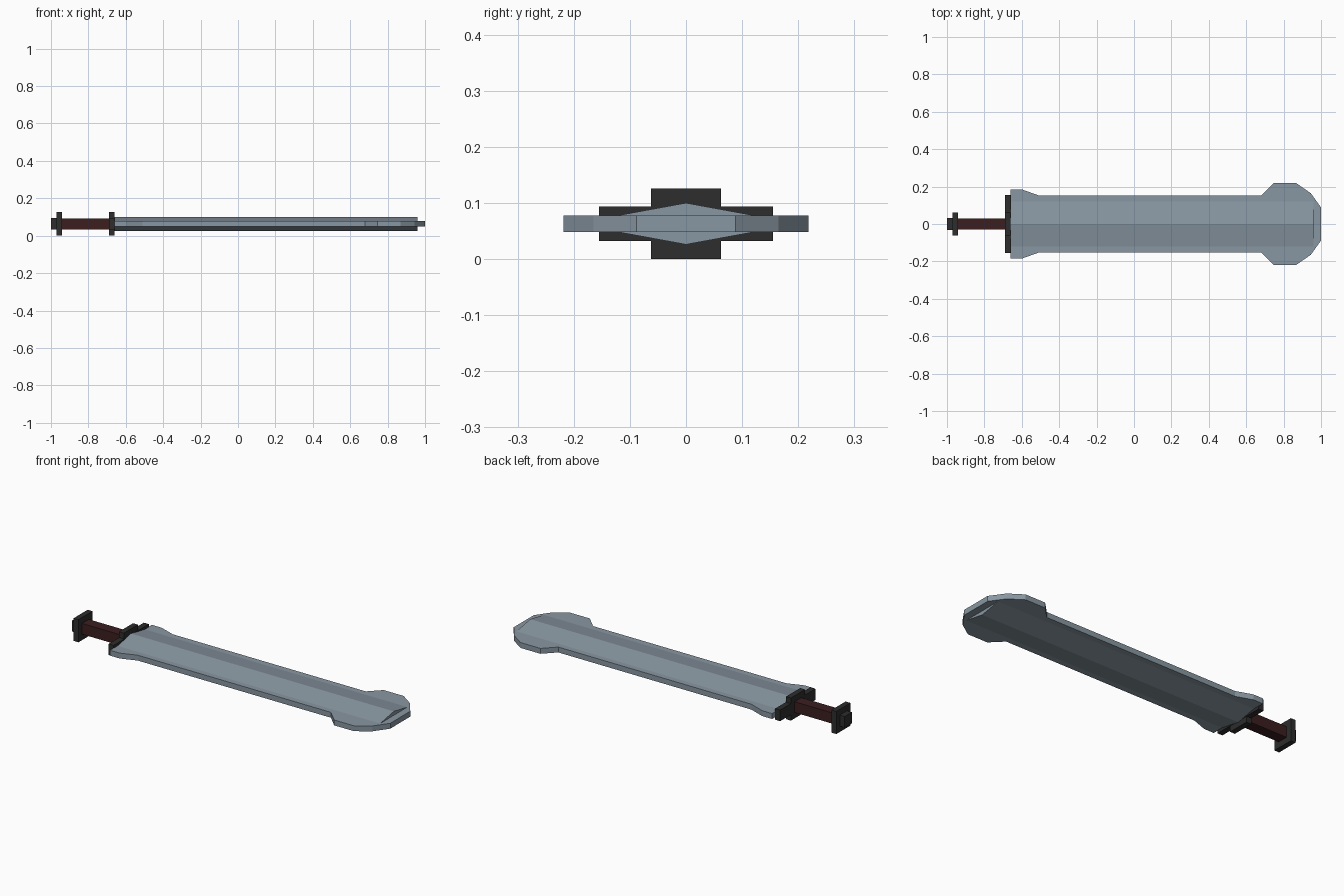
import bpy
import bmesh

cube = bpy.data.objects.get("Cube")
if cube:
    bpy.data.objects.remove(cube, do_unlink=True)

MID = 0.063  # height of the sword's centre plane


def material(name, rgb):
    mat = bpy.data.materials.new(name)
    mat.use_nodes = True
    mat.diffuse_color = (*rgb, 1)
    bsdf = next(n for n in mat.node_tree.nodes if n.type == 'BSDF_PRINCIPLED')
    bsdf.inputs["Base Color"].default_value = (*rgb, 1)
    return mat


steel = material("blue grey steel", (0.25, 0.31, 0.36))
black = material("black iron", (0.026, 0.026, 0.026))
leather = material("dark red leather", (0.045, 0.013, 0.014))


def finish(name, bm, mat):
    bmesh.ops.recalc_face_normals(bm, faces=bm.faces)
    mesh = bpy.data.meshes.new(name)
    bm.to_mesh(mesh)
    bm.free()
    mesh.materials.append(mat)
    obj = bpy.data.objects.new(name, mesh)
    bpy.context.collection.objects.link(obj)
    return obj


def prism(name, outline, offset, mat):
    """Extrude a closed outline along an offset vector."""
    bm = bmesh.new()
    face = bm.faces.new([bm.verts.new(p) for p in outline])
    result = bmesh.ops.extrude_face_region(bm, geom=[face])
    verts = [v for v in result["geom"] if isinstance(v, bmesh.types.BMVert)]
    bmesh.ops.translate(bm, verts=verts, vec=offset)
    return finish(name, bm, mat)


def block(name, x0, x1, half_y, half_z, mat):
    """Box centred on the sword's long axis."""
    bm = bmesh.new()
    bmesh.ops.create_cube(bm, size=1)
    bmesh.ops.scale(bm, verts=bm.verts, vec=(x1 - x0, 2 * half_y, 2 * half_z))
    bmesh.ops.translate(bm, verts=bm.verts, vec=((x0 + x1) / 2, 0, MID))
    return finish(name, bm, mat)


# Flat blade with flared shoulders and a broad tip
half = [(-0.66, 0.185), (-0.60, 0.185), (-0.51, 0.153), (0.68, 0.153),
        (0.745, 0.218), (0.868, 0.218), (0.945, 0.165), (1.0, 0.088)]
outline = half + [(x, -y) for x, y in reversed(half)]
prism("blade", [(x, y, MID - 0.015) for x, y in outline], (0, 0, 0.03), steel)

# Raised ridge running along both faces of the blade
section = [(0, 0.037), (0.12, 0.015), (0.14, 0.01), (0.14, -0.01),
           (0.12, -0.015), (0, -0.037), (-0.12, -0.015), (-0.14, -0.01),
           (-0.14, 0.01), (-0.12, 0.015)]
prism("blade_ridge", [(-0.66, y, MID + z) for y, z in section],
      (1.62, 0, 0), steel)

# Guard, grip and pommel
block("guard_bar", -0.689, -0.658, 0.155, 0.031, black)
block("guard_centre", -0.69, -0.66, 0.062, 0.063, black)
block("grip", -0.95, -0.68, 0.03, 0.03, leather)
block("pommel", -0.97, -0.94, 0.062, 0.063, black)
block("pommel_cap", -1.0, -0.965, 0.031, 0.031, black)
